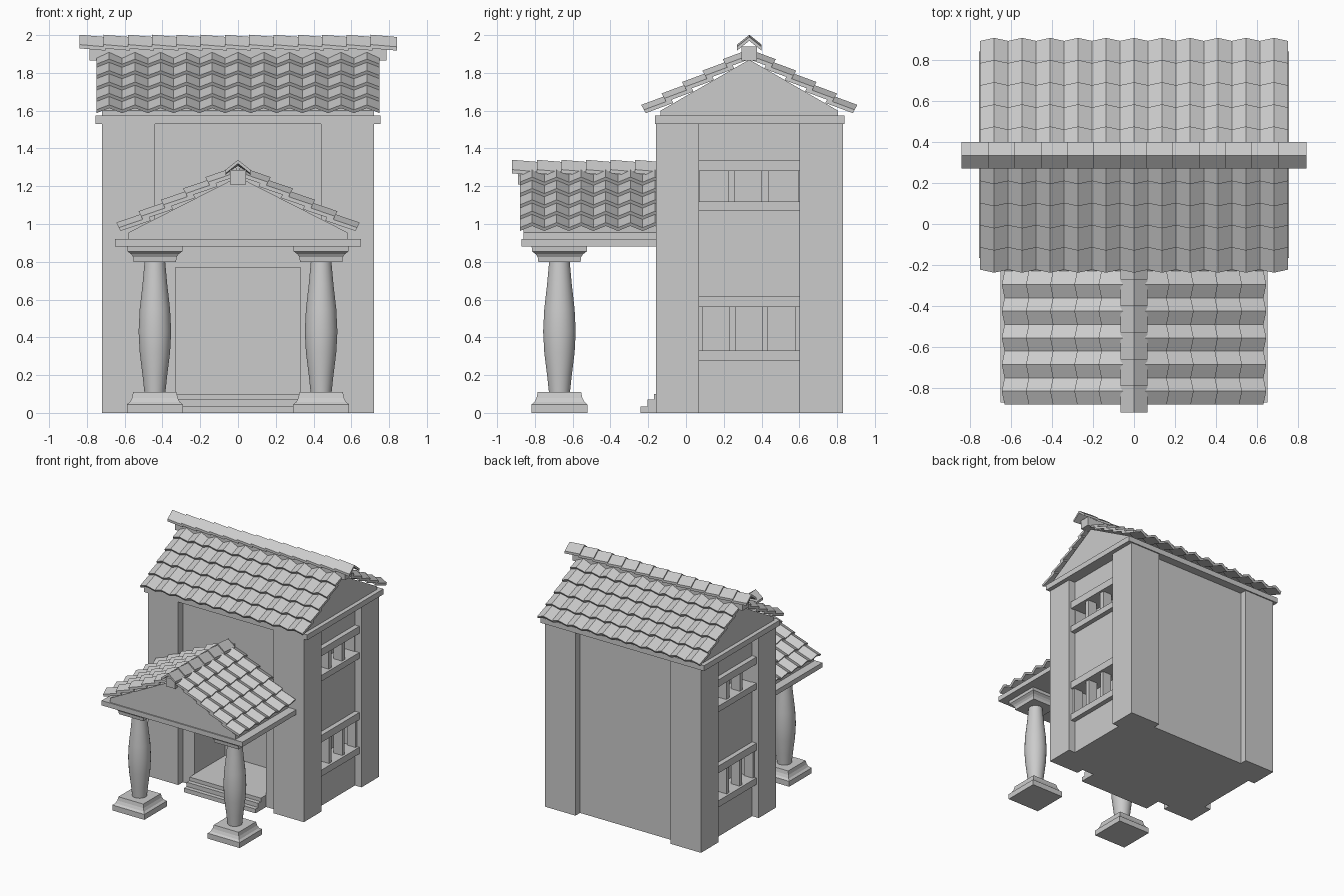
import bpy, bmesh, math
from mathutils import Vector

if "Cube" in bpy.data.objects:
    bpy.data.objects.remove(bpy.data.objects["Cube"])


def finish(bm, name, smooth=None):
    bmesh.ops.recalc_face_normals(bm, faces=bm.faces[:])
    me = bpy.data.meshes.new(name)
    bm.to_mesh(me)
    bm.free()
    ob = bpy.data.objects.new(name, me)
    bpy.context.collection.objects.link(ob)
    bpy.ops.object.select_all(action='DESELECT')
    bpy.context.view_layer.objects.active = ob
    ob.select_set(True)
    if smooth:
        bpy.ops.object.shade_smooth_by_angle(angle=math.radians(smooth))
    return ob


def add_loft(bm, rings):
    """Closed solid through rings with equal point counts."""
    vs = [[bm.verts.new(p) for p in r] for r in rings]
    n = len(vs[0])
    for a, b in zip(vs, vs[1:]):
        for i in range(n):
            bm.faces.new((a[i], a[(i + 1) % n], b[(i + 1) % n], b[i]))
    bm.faces.new(vs[0][::-1])
    bm.faces.new(vs[-1])


def add_box(bm, x, y, z):
    add_loft(bm, [[(x[0], y[0], h), (x[1], y[0], h), (x[1], y[1], h), (x[0], y[1], h)] for h in z])


def boxes(name, items):
    bm = bmesh.new()
    for it in items:
        add_box(bm, *it)
    return finish(bm, name)


def turned(name, cx, cy, profile, sides, smooth=None):
    bm = bmesh.new()
    k = math.sqrt(2) if sides == 4 else 1
    add_loft(bm, [[(cx + r * k * math.cos((i + .5) * math.tau / sides),
                    cy + r * k * math.sin((i + .5) * math.tau / sides), z)
                   for i in range(sides)] for r, z in profile])
    return finish(bm, name, smooth)


def add_tile(bm, tip, u, d, length, half, amp, thick, lift):
    """Folded tile: tip is the middle of the lower end, d runs down, u across."""
    n = d.cross(u).normalized()
    if n.z < 0:
        n.negate()
    prof = [(-half, 0), (0, amp), (half, 0), (half, thick), (0, amp + thick), (-half, thick)]
    add_loft(bm, [[o + u * a + n * b for a, b in prof]
                  for o in (tip, tip - d * length - n * lift)])


def tiled_slopes(name, along, out, centre, start, cols, width, tip_out, tip_z, slope, step):
    """Five rows of tiles on both sides of a ridge."""
    bm = bmesh.new()
    for side in (1, -1):
        d = (out * side + Vector((0, 0, -slope))).normalized()
        for r in range(5):
            for c in range(cols):
                off = tip_out - r * step
                tip = centre + out * side * off + along * (start + (c + .5) * width)
                tip.z = tip_z + r * step * slope
                add_tile(bm, tip, along, d, step * 1.42, width / 2, .03, .02, .024)
    return finish(bm, name)


def ridge_cap(name, along, across, start, count, width, z):
    bm = bmesh.new()
    for i in range(count):
        tip = start + along * (i * width)
        tip.z = z
        add_tile(bm, tip, across, -along, width * 1.08, .065, .052, .02, .012)
    return finish(bm, name)


X, Y = Vector((1, 0, 0)), Vector((0, 1, 0))
RY = .335  # main ridge position

# Walls with door and window recesses
walls = boxes("walls", [((-.66, .66), (-.10, .77), (0, 1.54))])
cuts = [((-.33, .33), (-.4, .30), (.10, .77))]
for s in (-1, 1):
    for z in ((.33, .56), (1.12, 1.28)):
        cuts.append((sorted((s * .54, s * .9)), (.075, .595), z))
cutter = boxes("opening_cutter", cuts)
cutter.hide_render = True
mod = walls.modifiers.new("openings", 'BOOLEAN')
mod.operation, mod.solver, mod.object = 'DIFFERENCE', 'EXACT', cutter
bpy.context.view_layer.objects.active = walls
bpy.ops.object.modifier_apply(modifier=mod.name)
bpy.data.objects.remove(cutter)

# Corner piers
boxes("corner_piers", [(sorted((s * .44, s * .72)), y, (0, 1.54))
                       for s in (-1, 1) for y in ((-.16, .07), (.60, .83))])

# Window ledges and mullions
ledges, bars = [], []
for s in (-1, 1):
    for z in ((.275, .33), (.56, .62), (1.07, 1.12), (1.28, 1.34)):
        ledges.append((sorted((s * .64, s * .70)), (.065, .605), z))
    for z, ys in (((.33, .56), ((.07, .09), (.23, .265), (.405, .435), (.58, .60))),
                  ((1.12, 1.28), ((.225, .26), (.40, .44)))):
        bars += [(sorted((s * .60, s * .68)), y, z) for y in ys]
boxes("window_ledges", ledges)
boxes("window_mullions", bars)

# Entrance steps
boxes("steps", [((-.33, .33), (y, -.09), z) for y, z in
                ((-.24, (0, .035)), (-.205, (.035, .07)), (-.17, (.07, .10)))])

# Main cornice, gable and ridge beam
boxes("cornice", [((-.755, .755), (-.165, .84), (1.53, 1.575))])
bm = bmesh.new()
gable = [(-.47, 1.575), (.47, 1.575), (.47, 1.60), (0, 1.87), (-.47, 1.60)]
add_loft(bm, [[(x, RY + a, z) for a, z in gable] for x in (-.72, .72)])
finish(bm, "main_gable")
boxes("main_ridge_beam", [((-.785, .785), (RY - .042, RY + .042), (1.865, 1.94))])

# Main roof tiles
tiled_slopes("main_roof_tiles", X, Y, Vector((0, RY, 0)), -.75, 11, 1.5 / 11,
             .548, 1.587, .56, .108)
ridge_cap("main_ridge_cap", X, Y, Vector((-.84, RY, 0)), 13, .1285, 1.93)

# Porch columns
for s, side in ((-1, "left"), (1, "right")):
    cx, cy = s * .44, -.67
    turned(side + "_column_base", cx, cy,
           [(.148, 0), (.148, .045), (.132, .058), (.121, .08), (.115, .11)], 4)
    turned(side + "_column_shaft", cx, cy,
           [(.055, .10), (.066, .2), (.081, .32), (.087, .43), (.081, .55), (.066, .68), (.054, .81)],
           24, 40)
    turned(side + "_column_capital", cx, cy,
           [(.112, .80), (.115, .825), (.125, .84), (.145, .855), (.147, .88)], 4)

# Porch entablature, gable and ridge beam
boxes("porch_entablature", [((-.65, .65), (-.87, -.15), (.88, .92))])
bm = bmesh.new()
gable = [(-.58, .92), (.58, .92), (.58, .955), (0, 1.25), (-.58, .955)]
add_loft(bm, [[(x, y, z) for x, z in gable] for y in (-.86, -.10)])
finish(bm, "porch_gable")
boxes("porch_ridge_beam", [((-.042, .042), (-.89, -.10), (1.21, 1.285))])

# Porch roof tiles
tiled_slopes("porch_roof_tiles", Y, X, Vector((0, 0, 0)), -.88, 6, .13,
             .622, .963, .51, .118)
ridge_cap("porch_ridge_cap", Y, X, Vector((0, -.92, 0)), 6, .13, 1.268)
